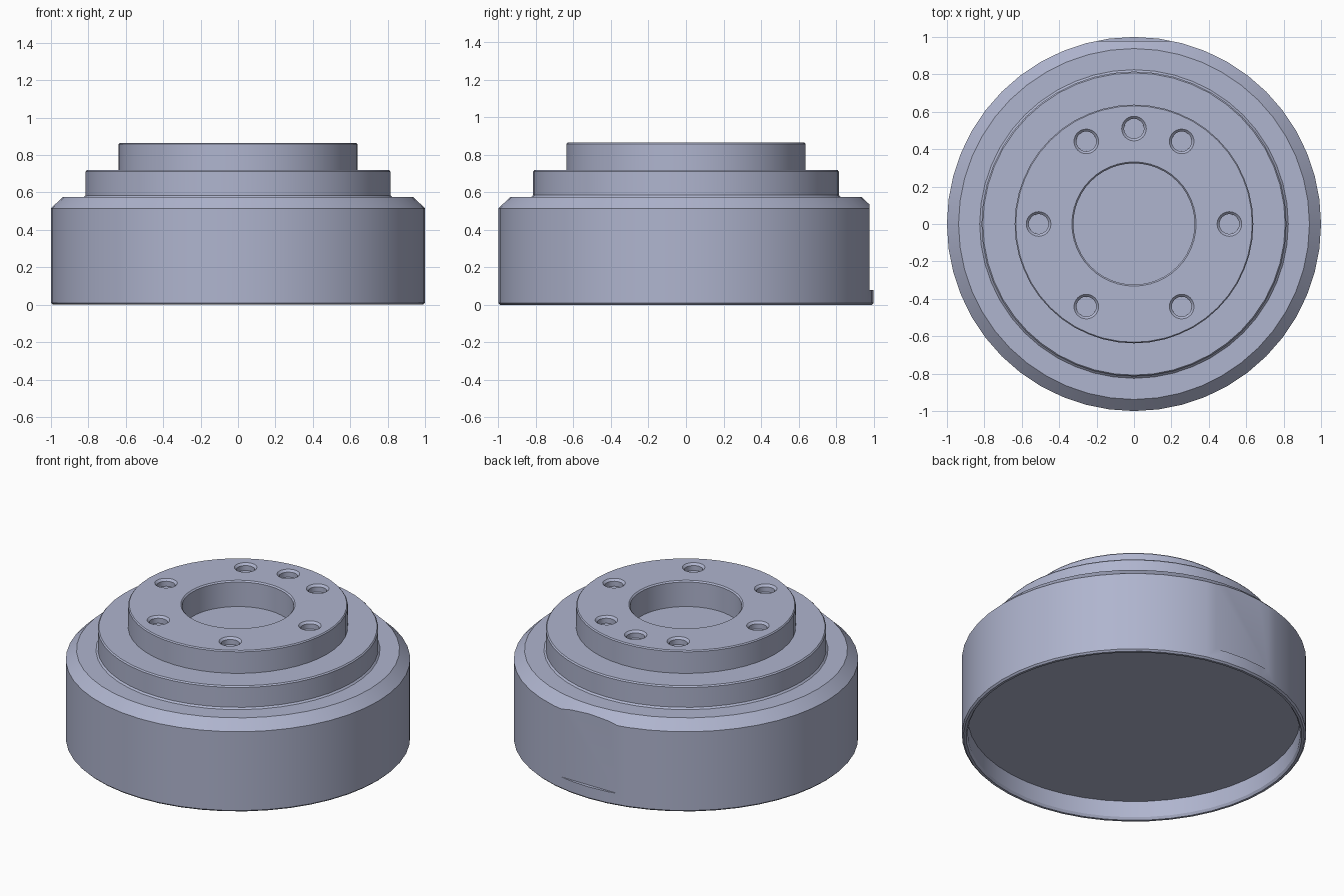
import bpy
import bmesh
from math import cos, sin, tau, radians

default = bpy.data.objects.get("Cube")
if default:
    bpy.data.objects.remove(default, do_unlink=True)

SEGMENTS = 48
TOP = 0.865

# Blue-grey metal
metal = bpy.data.materials.new("blue_grey_metal")
metal.use_nodes = True
color = (0.43, 0.46, 0.62, 1)
metal.diffuse_color = color
metal.node_tree.nodes["Principled BSDF"].inputs["Base Color"].default_value = color


def lathe(name, profile, segments, center=(0, 0)):
    """Closed solid from (radius, z) points; both ends lie flat."""
    bm = bmesh.new()
    rings = [[bm.verts.new((center[0] + r * cos(tau * i / segments),
                            center[1] + r * sin(tau * i / segments), z))
              for i in range(segments)] for r, z in profile]
    for low, high in zip(rings, rings[1:]):
        for i in range(segments):
            j = (i + 1) % segments
            bm.faces.new((low[i], low[j], high[j], high[i]))
    bm.faces.new(rings[0][::-1])
    bm.faces.new(rings[-1])
    bmesh.ops.recalc_face_normals(bm, faces=bm.faces)
    mesh = bpy.data.meshes.new(name)
    bm.to_mesh(mesh)
    bm.free()
    mesh.materials.append(metal)
    obj = bpy.data.objects.new(name, mesh)
    bpy.context.collection.objects.link(obj)
    return obj


def cut(target, cutter):
    """Subtract the cutter from the target, then discard it."""
    cutter.hide_render = True
    mod = target.modifiers.new("cut", 'BOOLEAN')
    mod.operation = 'DIFFERENCE'
    mod.solver = 'EXACT'
    mod.object = cutter
    bpy.context.view_layer.objects.active = target
    bpy.ops.object.modifier_apply(modifier=mod.name)
    bpy.data.objects.remove(cutter, do_unlink=True)


# Stepped body: recess floor, thin rim, drum wall, two steps, bore wall, bore floor
hub = lathe("stepped_hub", [
    (0.965, 0.12), (0.965, 0.015), (0.975, 0), (0.99, 0), (1.0, 0.01),
    (1.0, 0.515), (0.938, 0.575), (0.825, 0.575), (0.815, 0.585),
    (0.815, 0.712), (0.808, 0.72), (0.638, 0.72),
    (0.638, 0.858), (0.632, TOP), (0.332, TOP), (0.324, 0.857),
    (0.324, 0.70)], SEGMENTS)

# Shallow chamfered bolt holes, six on a circle plus one at the back
for angle in (0, 60, 90, 120, 180, 240, 300):
    a = radians(angle)
    cut(hub, lathe("bolt_hole_cutter",
                   [(0.053, TOP - 0.045), (0.053, TOP - 0.013),
                    (0.066, TOP), (0.066, TOP + 0.05)],
                   24, (0.51 * cos(a), 0.51 * sin(a))))

# Flat on the back of the drum wall, stopping above a small ledge
bpy.ops.mesh.primitive_cube_add(size=1, location=(0, 1.078, 0.58))
flat = bpy.context.object
flat.scale = (1, 0.2, 1)
flat.data.materials.append(metal)
cut(hub, flat)

bpy.ops.object.select_all(action='DESELECT')
hub.select_set(True)
bpy.context.view_layer.objects.active = hub
bpy.ops.object.shade_smooth_by_angle(angle=radians(25))
